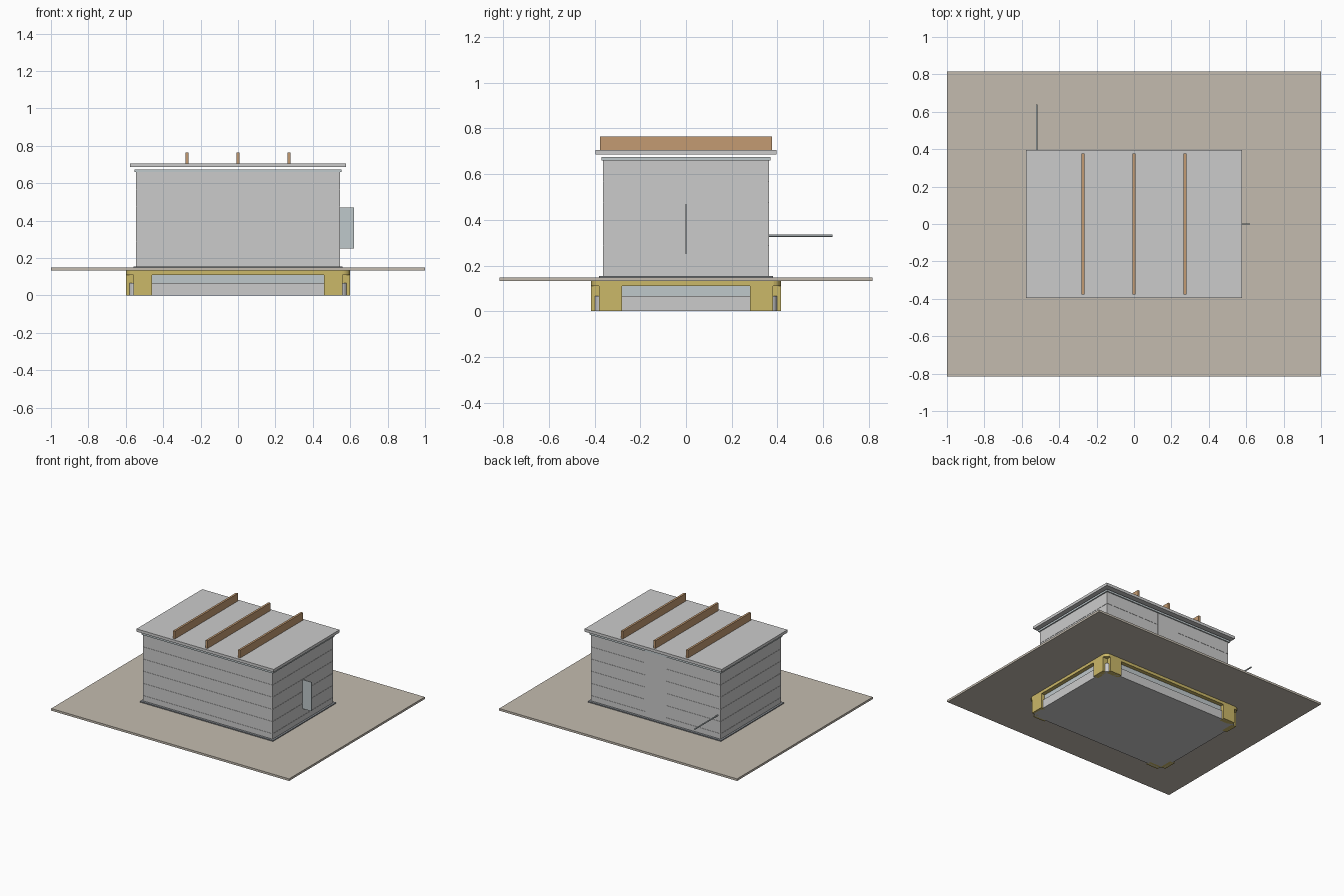
import bpy, bmesh, math

if "Cube" in bpy.data.objects:
    bpy.data.objects.remove(bpy.data.objects["Cube"])


def material(name, r, g, b):
    m = bpy.data.materials.new(name)
    m.diffuse_color = (r, g, b, 1)
    m.use_nodes = True
    m.node_tree.nodes["Principled BSDF"].inputs["Base Color"].default_value = m.diffuse_color
    return m


EARTH = material("earth", 0.55, 0.50, 0.43)
YELLOW = material("yellow_foam", 0.60, 0.48, 0.14)
WOOD = material("wood", 0.55, 0.33, 0.17)
STEEL = material("pale_steel", 0.52, 0.58, 0.60)
DARK = material("dark_seal", 0.25, 0.27, 0.29)


def finish(name, bm, mat=None):
    bmesh.ops.recalc_face_normals(bm, faces=bm.faces)
    me = bpy.data.meshes.new(name)
    bm.to_mesh(me)
    bm.free()
    ob = bpy.data.objects.new(name, me)
    bpy.context.collection.objects.link(ob)
    if mat:
        me.materials.append(mat)
    return ob


def box(name, x0, x1, y0, y1, z0, z1, mat=None):
    bm = bmesh.new()
    bmesh.ops.create_cube(bm, size=1)
    for v in bm.verts:
        v.co = (x1 if v.co.x > 0 else x0,
                y1 if v.co.y > 0 else y0,
                z1 if v.co.z > 0 else z0)
    return finish(name, bm, mat)


def outline(hx, hy, r):
    if r == 0:
        return [(hx, hy), (-hx, hy), (-hx, -hy), (hx, -hy)]
    pts = []
    for k, (sx, sy) in enumerate([(1, 1), (-1, 1), (-1, -1), (1, -1)]):
        for i in range(7):
            a = math.radians(90 * k + 15 * i)
            pts.append((sx * (hx - r) + r * math.cos(a),
                        sy * (hy - r) + r * math.sin(a)))
    return pts


def slab(name, hx, hy, z0, z1, r, mat=None):
    bm = bmesh.new()
    f = bm.faces.new([bm.verts.new((x, y, z0)) for x, y in outline(hx, hy, r)])
    up = bmesh.ops.extrude_face_region(bm, geom=[f], use_keep_orig=True)
    for v in [g for g in up["geom"] if isinstance(g, bmesh.types.BMVert)]:
        v.co.z = z1
    return finish(name, bm, mat)


def ring(name, hx, hy, t, z0, z1, mat=None):
    bm = bmesh.new()
    loops = [[bm.verts.new((x, y, z)) for x, y in outline(hx - d, hy - d, 0)]
             for d, z in ((0, z0), (0, z1), (t, z1), (t, z0))]
    for j in range(4):
        a, b = loops[j], loops[(j + 1) % 4]
        for i in range(4):
            k = (i + 1) % 4
            bm.faces.new((a[i], a[k], b[k], b[i]))
    return finish(name, bm, mat)


# Ground sheet and stepped foundation below it
box("ground", -1, 1, -0.815, 0.815, 0.132, 0.148, EARTH)
slab("foundation_lower", 0.585, 0.40, 0, 0.066, 0.035)
slab("foundation_upper", 0.57, 0.385, 0.066, 0.11, 0.03, STEEL)
slab("foundation_top_sheet", 0.60, 0.415, 0.11, 0.132, 0.04, YELLOW)

# Pairs of blocks at each foundation corner
for sx in (-1, 1):
    for sy in (-1, 1):
        xs = sorted((sx * 0.46, sx * 0.56))
        ys = sorted((sy * 0.375, sy * 0.415))
        box("corner_block_long_side", *xs, *ys, 0, 0.132, YELLOW)
        xs = sorted((sx * 0.56, sx * 0.60))
        ys = sorted((sy * 0.28, sy * 0.38))
        box("corner_block_short_side", *xs, *ys, 0, 0.132, YELLOW)

# House plinth and coursed walls
box("plinth", -0.56, 0.56, -0.38, 0.38, 0.148, 0.155, DARK)
ring("wall_core", 0.543, 0.36, 0.04, 0.155, 0.659)
levels = [0.155, 0.1975, 0.29, 0.3825, 0.475, 0.5675, 0.661]
for z0, z1 in zip(levels, levels[1:]):
    ring("wall_course", 0.545, 0.362, 0.03, z0, z1 - 0.002)
box("back_door_panel", -0.09, 0.09, 0.34, 0.3625, 0.155, 0.659)

# Top rim, floating roof and roof beams
ring("wall_top_rim", 0.554, 0.37, 0.045, 0.659, 0.674, STEEL)
box("roof", -0.577, 0.577, -0.395, 0.395, 0.685, 0.706)
for x in (-0.273, 0, 0.273):
    box("roof_beam", x - 0.008, x + 0.008, -0.377, 0.377, 0.706, 0.765, WOOD)

# Side fin and back rod
box("side_fin", 0.54, 0.62, -0.003, 0.003, 0.25, 0.47, STEEL)
bpy.ops.mesh.primitive_cylinder_add(vertices=16, radius=0.005, depth=0.30,
                                    location=(-0.52, 0.49, 0.33),
                                    rotation=(math.pi / 2, 0, 0))
rod = bpy.context.object
rod.name = "back_rod"
rod.data.materials.append(STEEL)
bpy.ops.object.shade_smooth_by_angle()
